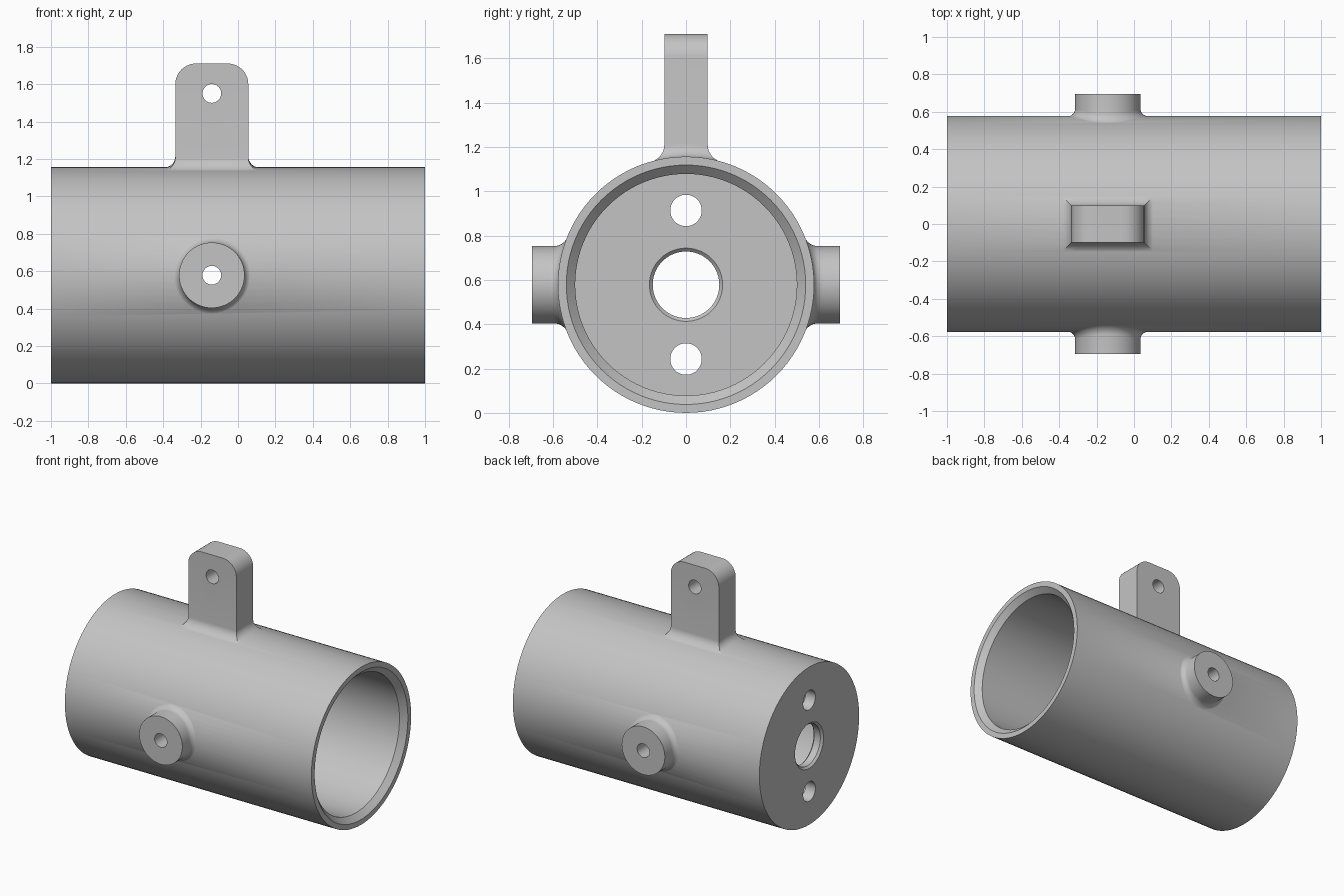
import bpy, bmesh
from math import sin, cos, pi, sqrt, radians
from mathutils import Matrix, Vector

old = bpy.data.objects.get("Cube")
if old:
    bpy.data.objects.remove(old, do_unlink=True)

R = 0.578          # outer radius, also the axis height
MID = -0.14        # lug and bosses sit here along x
SEGS = 96

grey = bpy.data.materials.new("plain grey")
grey.use_nodes = True
grey.diffuse_color = (0.55, 0.55, 0.55, 1)
grey.node_tree.nodes["Principled BSDF"].inputs["Base Color"].default_value = grey.diffuse_color


def finish(name, bm):
    bmesh.ops.recalc_face_normals(bm, faces=bm.faces)
    mesh = bpy.data.meshes.new(name)
    bm.to_mesh(mesh)
    bm.free()
    mesh.materials.append(grey)
    obj = bpy.data.objects.new(name, mesh)
    bpy.context.collection.objects.link(obj)
    return obj


def loft(name, rings, closed=False):
    """Skin a list of equal rings; cap the ends or join last to first."""
    bm = bmesh.new()
    loops = [[bm.verts.new(p) for p in ring] for ring in rings]
    pairs = list(zip(loops, loops[1:]))
    if closed:
        pairs.append((loops[-1], loops[0]))
    else:
        bm.faces.new(loops[0])
        bm.faces.new(loops[-1])
    n = len(loops[0])
    for a, b in pairs:
        for i in range(n):
            j = (i + 1) % n
            bm.faces.new((a[i], a[j], b[j], b[i]))
    return finish(name, bm)


def drill(name, centre, axis, radius, depth):
    bm = bmesh.new()
    turn = Vector(axis).to_track_quat('Z', 'Y').to_matrix().to_4x4()
    bmesh.ops.create_cone(bm, cap_ends=True, segments=40, radius1=radius, radius2=radius,
                          depth=depth, matrix=Matrix.Translation(centre) @ turn)
    return finish(name, bm)


def circle(radius):
    return [(radius * cos(2 * pi * i / 64), radius * sin(2 * pi * i / 64)) for i in range(64)]


def rectangle(hu, hv, n=8):
    corners = [(-hu, -hv), (hu, -hv), (hu, hv), (-hu, hv)]
    return [(a[0] + (b[0] - a[0]) * i / n, a[1] + (b[1] - a[1]) * i / n)
            for a, b in zip(corners, corners[1:] + corners[:1]) for i in range(n)]


def fillet_rings(outline, r, steps=8):
    """Rings hugging the tube, flaring out by r at the foot."""
    def wrap(offset, height):
        return [(u, v, sqrt((R + height) ** 2 - v * v)) for u, v in outline(offset)]
    rings = [wrap(r, -0.03)]
    for k in range(steps + 1):
        t = pi / 2 * k / steps
        rings.append(wrap(r * (1 - sin(t)), r * (1 - cos(t)) - 0.002))
    return rings


# Tube with a chamfered open end and a closing plate at -x
profile = [(-1, R), (1, R), (1, 0.54), (0.96, 0.5), (-0.92, 0.5), (-0.92, 0.165),
           (-0.935, 0.15), (-0.985, 0.15), (-1, 0.165)]
body = loft("tube_body", [[(x, r * cos(2 * pi * i / SEGS), R + r * sin(2 * pi * i / SEGS))
                           for i in range(SEGS)] for x, r in profile], closed=True)

# Lug with flared foot and rounded top corners
HU, HV, TOP, CORNER = 0.195, 0.098, 1.71 - R, 0.11
rings = fillet_rings(lambda o: rectangle(HU + o, HV + o), 0.06)
for k in range(11):
    a = pi / 2 * k / 10
    w = TOP - CORNER + CORNER * sin(a)
    rings.append([(u, v, w) for u, v in rectangle(HU - CORNER + CORNER * cos(a), HV)])
added = [loft("lug", [[(MID + u, v, R + w) for u, v, w in ring] for ring in rings])]

# Round side bosses
rings = fillet_rings(lambda o: circle(0.175 + o), 0.04)
rings.append([(u, v, 0.695) for u, v in circle(0.175)])
for side, s in (("front", -1), ("back", 1)):
    added.append(loft(side + "_boss", [[(MID + u, s * w, R + v) for u, v, w in ring]
                                       for ring in rings]))

# Holes through bosses, lug and end plate
cutters = [drill("boss_drill", (MID, 0, R), (0, 1, 0), 0.05, 2),
           drill("lug_drill", (MID, 0, 1.55), (0, 1, 0), 0.05, 1)]
for s in (-1, 1):
    cutters.append(drill("plate_drill", (-1, 0, R + s * 0.335), (1, 0, 0), 0.071, 0.4))

# Fuse everything into one solid
for helper in added + cutters:
    helper.hide_render = True
    mod = body.modifiers.new(helper.name, 'BOOLEAN')
    mod.operation = 'UNION' if helper in added else 'DIFFERENCE'
    mod.solver = 'EXACT'
    mod.object = helper
bpy.context.view_layer.update()
graph = bpy.context.evaluated_depsgraph_get()
solid = bpy.data.meshes.new_from_object(body.evaluated_get(graph))
body.modifiers.clear()
body.data = solid
for helper in added + cutters:
    bpy.data.objects.remove(helper, do_unlink=True)

bpy.ops.object.select_all(action='DESELECT')
body.select_set(True)
bpy.context.view_layer.objects.active = body
bpy.ops.object.shade_smooth_by_angle(angle=radians(30))
